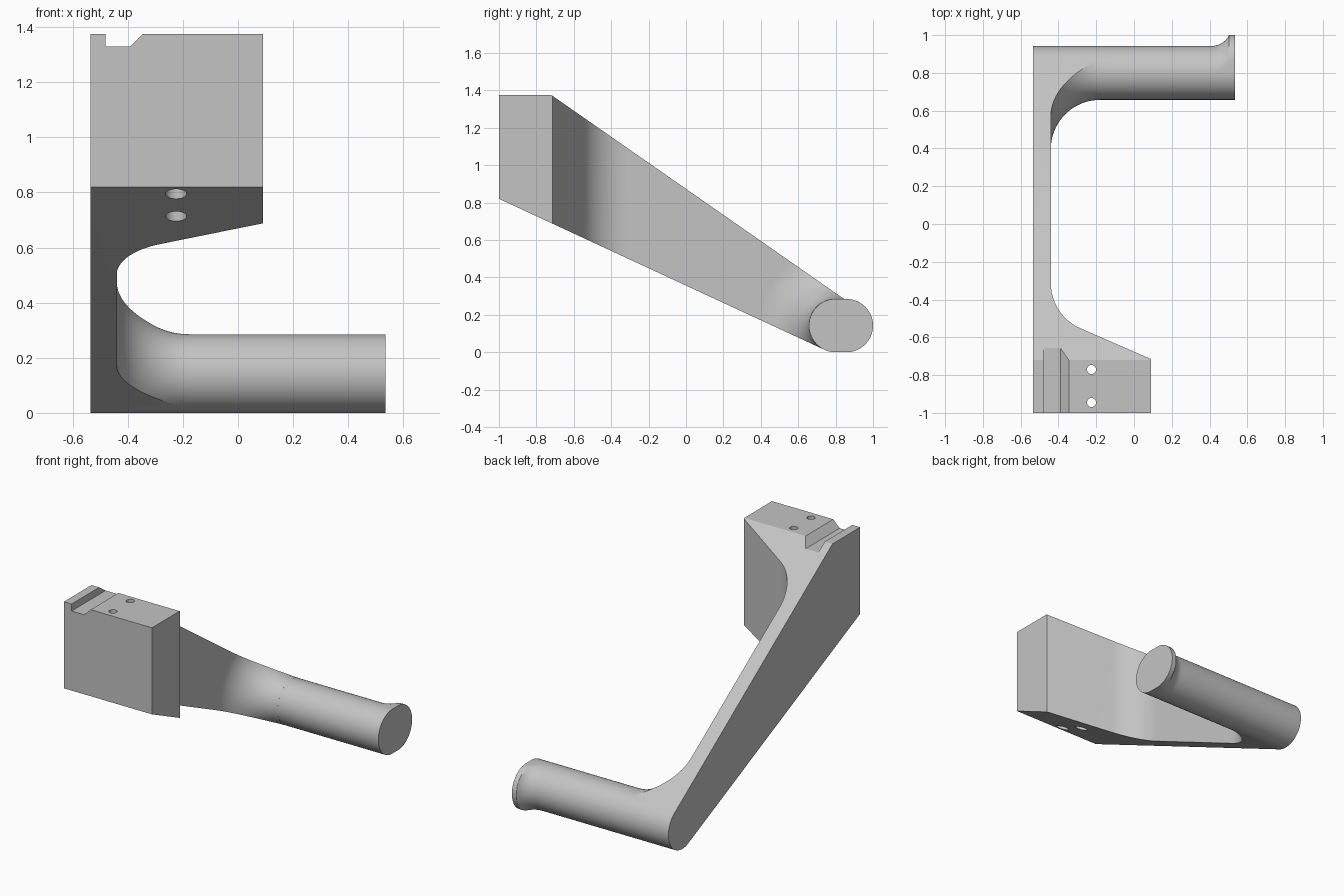
import bpy, bmesh
from math import sin, cos, pi, sqrt, atan2, radians
from mathutils import Vector

if "Cube" in bpy.data.objects:
    bpy.data.objects.remove(bpy.data.objects["Cube"])

grey = bpy.data.materials.new("plain grey")
grey.use_nodes = True
COLOUR = (0.55, 0.55, 0.55, 1)
grey.diffuse_color = COLOUR
grey.node_tree.nodes["Principled BSDF"].inputs["Base Color"].default_value = COLOUR

# Grip axis, grip radius and blend radius
GY, R, BLEND = 0.80, 0.1425, 0.26
LEFT, WALL = -0.535, -0.44


def loft(name, rings):
    """Skin a list of closed rings and cap both ends."""
    bm = bmesh.new()
    loops = [[bm.verts.new(p) for p in ring] for ring in rings]
    n = len(loops[0])
    for a, b in zip(loops, loops[1:]):
        for i in range(n):
            j = (i + 1) % n
            bm.faces.new((a[i], a[j], b[j], b[i]))
    bm.faces.new(loops[0])
    bm.faces.new(loops[-1])
    bmesh.ops.recalc_face_normals(bm, faces=bm.faces)
    mesh = bpy.data.meshes.new(name)
    bm.to_mesh(mesh)
    bm.free()
    mesh.materials.append(grey)
    obj = bpy.data.objects.new(name, mesh)
    bpy.context.collection.objects.link(obj)
    return obj


def prism(name, profile, axis, low, high):
    """Extrude a 2D profile along axis 0, 1 or 2."""
    def place(p, h):
        q = list(p)
        q.insert(axis, h)
        return q
    return loft(name, [[place(p, h) for p in profile] for h in (low, high)])


def circle(cx, cy, r, n=32):
    return [(cx + r * cos(2 * pi * i / n), cy + r * sin(2 * pi * i / n)) for i in range(n)]


def activate(obj):
    bpy.ops.object.select_all(action='DESELECT')
    obj.select_set(True)
    bpy.context.view_layer.objects.active = obj


def combine(obj, cutter, operation):
    activate(obj)
    mod = obj.modifiers.new("cut", 'BOOLEAN')
    mod.operation, mod.object, mod.solver = operation, cutter, 'EXACT'
    bpy.ops.object.modifier_apply(modifier=mod.name)
    bpy.data.objects.remove(cutter)


def arc(centre, r, start, end, n):
    return [(centre[0] + r * cos(start + (end - start) * i / n),
             centre[1] + r * sin(start + (end - start) * i / n)) for i in range(n + 1)]


# Side profile: tapering beam with a round lower end
bottom, top = atan2(-0.907, -0.42), atan2(0.82, 0.572)
side = [(-1, 1.375), (-1, 0.82)] + arc((GY, R), R, bottom, top, 40) + [(-0.72, 1.375)]

# Plan profile: wide front block blended into a thin wall
corner, block = Vector((WALL, -0.484)), Vector((0.09, -0.715))
slope = (block - corner).normalized()
half = slope.angle(Vector((0, 1))) / 2
reach = BLEND / (1 / sin(half)) / cos(half) * (cos(half) / sin(half)) ** 2
start = corner + slope * reach
centre = Vector((WALL + BLEND, corner.y + reach))
first = start - centre
blend = arc(centre, BLEND, atan2(first.y, first.x) % (2 * pi), pi, 20)
plan = [(LEFT, -1.2), (block.x, -1.2), tuple(block)] + blend + [(WALL, 1.2), (LEFT, 1.2)]

arm = prism("arm_and_block", plan, 2, -0.2, 1.6)
combine(arm, prism("side_cutter", side, 0, -0.8, 0.4), 'INTERSECT')

# Slot with one sloped flank across the block top
slot = [(-0.48, 1.33), (-0.39, 1.33), (-0.295, 1.425), (-0.48, 1.425)]
combine(arm, prism("slot_cutter", slot, 1, -1.2, -0.2), 'DIFFERENCE')

# Two screw holes, counterbored from below
for y in (-0.77, -0.945):
    combine(arm, prism("hole_cutter", circle(-0.225, y, 0.024), 2, 0.4, 1.6), 'DIFFERENCE')
    combine(arm, prism("bore_cutter", circle(-0.225, y, 0.038), 2, 0.4, 1.22), 'DIFFERENCE')

# Flared blend between wall and grip, trimmed to the beam's side profile
rings = []
for i in range(25):
    t = pi / 2 * i / 24
    x, r = WALL + BLEND * (1 - cos(t)), R + 0.0005 + BLEND * (1 - sin(t))
    rings.append([(x, y, z) for y, z in circle(GY, R, r, 96)])
flare = loft("grip_blend", rings)
combine(flare, prism("side_cutter", side, 0, -0.8, 0.4), 'INTERSECT')

# Grip with a lip that sweeps out to the back at its free end
LIP, SWEEP = 0.0575, 0.105
stations = [(WALL + BLEND, 0), (0.41, 0)]
for i in range(1, 11):
    dx = 0.0935 * i / 10
    stations.append((0.41 + dx, SWEEP - sqrt(SWEEP ** 2 - dx ** 2)))
stations += [(0.504, LIP), (0.535, LIP)]
grip = loft("grip", [[(x, y + (d if y > GY + 0.0001 else 0), z)
                      for y, z in circle(GY, R, R, 96)] for x, d in stations])

for obj in (arm, flare, grip):
    activate(obj)
    bpy.ops.object.shade_smooth_by_angle(angle=radians(25))
